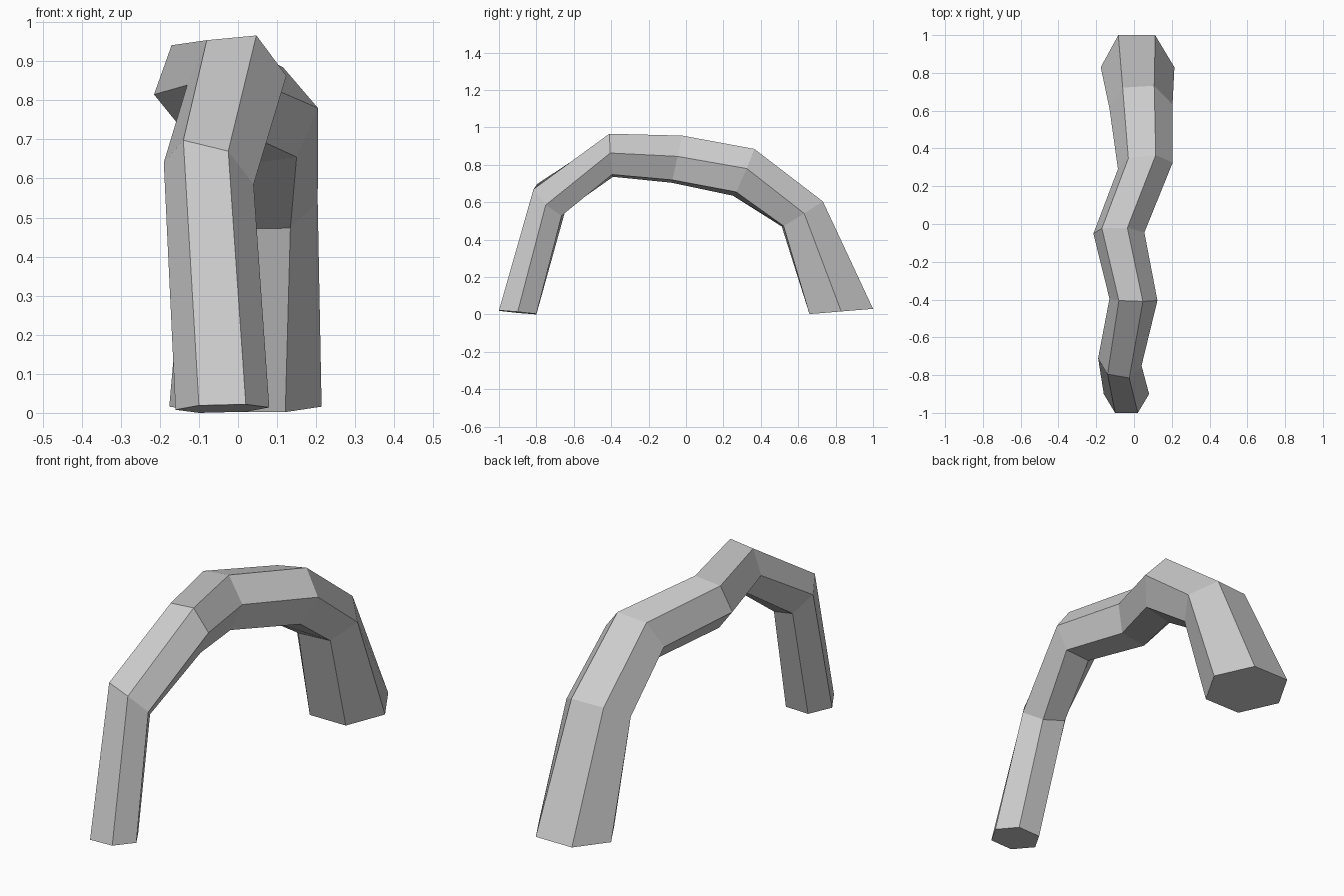
import bpy, bmesh
from mathutils import Vector as V

# Hexagonal sections along the arch: centre, side-corner vector, upper-corner vector
sections = [
    ((-0.04, -0.90, 0.011), (0.12, 0.0, 0.003), (0.06, -0.10, 0.011)),
    ((-0.075, -0.73, 0.613), (0.115, -0.02, -0.028), (0.05, -0.085, 0.057)),
    ((-0.003, -0.40, 0.851), (0.127, -0.005, 0.012), (0.05, -0.01, 0.115)),
    ((-0.08, -0.048, 0.83), (0.135, 0.003, 0.015), (0.045, 0.028, 0.126)),
    ((0.06, 0.308, 0.76), (0.145, 0.017, 0.02), (0.055, 0.057, 0.125)),
    ((0.037, 0.622, 0.537), (0.167, 0.01, 0.003), (0.07, 0.11, 0.067)),
    ((0.019, 0.83, 0.016), (0.195, 0.0, 0.0), (0.093, 0.17, 0.014)),
]


def hexagon(bm, centre, side, upper):
    c, a, b = V(centre), V(side), V(upper)
    return [bm.verts.new(c + o) for o in (a, b, b - a, -a, -b, a - b)]


# Lofted arch with closed feet
bm = bmesh.new()
rings = [hexagon(bm, *s) for s in sections]
for r, s in zip(rings, rings[1:]):
    for i in range(6):
        j = (i + 1) % 6
        bm.faces.new((r[i], r[j], s[j], s[i]))
bm.faces.new(rings[0])
bm.faces.new(rings[-1])
bmesh.ops.recalc_face_normals(bm, faces=bm.faces[:])

mesh = bpy.data.meshes.new("arched_root")
bm.to_mesh(mesh)
bm.free()
bpy.context.collection.objects.link(bpy.data.objects.new("arched_root", mesh))
